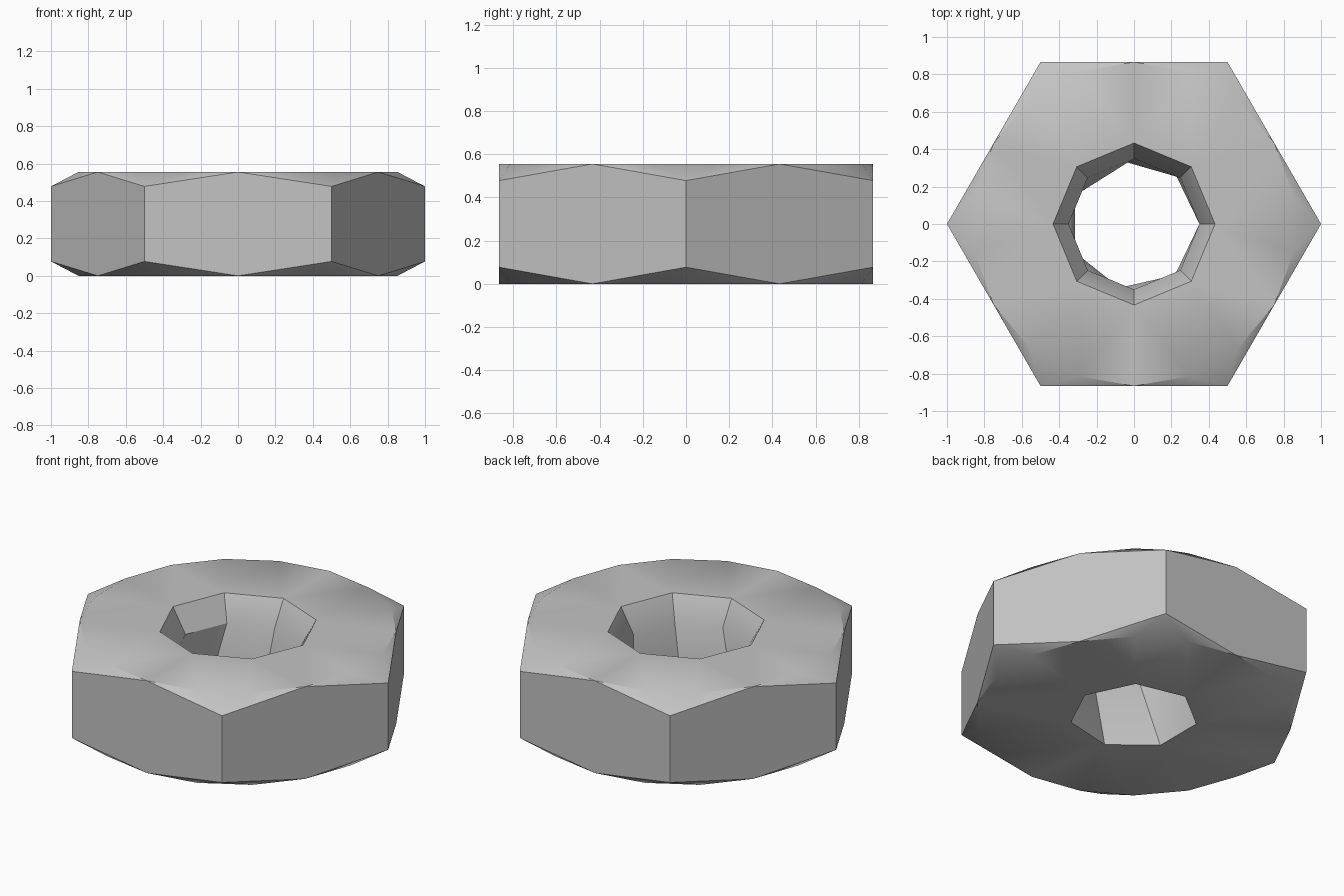
import bpy, bmesh, math

cube = bpy.data.objects.get("Cube")
if cube:
    bpy.data.objects.remove(cube, do_unlink=True)

HEIGHT = 0.555
CHAMFER = 0.077
FLAT_RADIUS = math.sqrt(3) / 2      # distance from the axis to each flat side
BORE = 0.35

bm = bmesh.new()


def ring(sides, radius, z, start=0.0):
    """Regular polygon of vertices around the axis."""
    step = math.tau / sides
    return [bm.verts.new((radius * math.cos(start + i * step),
                          radius * math.sin(start + i * step), z))
            for i in range(sides)]


def edge_loop(loop):
    """Edges closing a ring, reusing those already there."""
    pairs = zip(loop, loop[1:] + loop[:1])
    return [bm.edges.get(p) or bm.edges.new(p) for p in pairs]


def cap(outer, inner):
    """Flat face with a hole."""
    bmesh.ops.triangle_fill(bm, use_beauty=True,
                            edges=edge_loop(outer) + edge_loop(inner))


# Hexagon corners and the rounded outlines of the two flat ends
low_corners = ring(6, 1, CHAMFER, math.radians(60))
high_corners = ring(6, 1, HEIGHT - CHAMFER, math.radians(60))
low_rim = ring(18, FLAT_RADIUS, 0, math.radians(30))
high_rim = ring(18, FLAT_RADIUS, HEIGHT, math.radians(30))

# Six side faces, and the chamfer at every corner
for k in range(6):
    n = (k + 1) % 6
    bm.faces.new((low_corners[k], low_rim[3 * n], low_corners[n],
                  high_corners[n], high_rim[3 * n], high_corners[k]))
    for rim, corners in ((low_rim, low_corners), (high_rim, high_corners)):
        for i in range(3 * k, 3 * k + 3):
            bm.faces.new((rim[i], rim[(i + 1) % 18], corners[k]))

# Hole: countersunk eight-sided mouth narrowing into a seven-sided exit
mouth = ring(8, 0.433, HEIGHT)
throat = ring(8, BORE, 0.41)
exit_ring = ring(7, BORE, 0)
for k in range(8):
    n = (k + 1) % 8
    bm.faces.new((mouth[k], mouth[n], throat[n], throat[k]))
for k in range(-3, 3):
    bm.faces.new((throat[k], throat[k + 1], exit_ring[k + 1], exit_ring[k]))
bm.faces.new((throat[3], throat[4], exit_ring[3]))
bm.faces.new((throat[4], exit_ring[4], exit_ring[3]))
bm.faces.new((throat[4], throat[5], exit_ring[4]))

# Flat ends
cap(high_rim, mouth)
cap(low_rim, exit_ring)
bmesh.ops.recalc_face_normals(bm, faces=bm.faces)

mesh = bpy.data.meshes.new("hex_nut")
bm.to_mesh(mesh)
bm.free()
nut = bpy.data.objects.new("hex_nut", mesh)
bpy.context.collection.objects.link(nut)

# Grey metal
grey = bpy.data.materials.new("grey_metal")
grey.use_nodes = True
colour = (0.55, 0.55, 0.55, 1)
grey.diffuse_color = colour
grey.node_tree.nodes["Principled BSDF"].inputs["Base Color"].default_value = colour
mesh.materials.append(grey)

bpy.ops.object.select_all(action="DESELECT")
nut.select_set(True)
bpy.context.view_layer.objects.active = nut
bpy.ops.object.shade_smooth_by_angle(angle=math.radians(30))
